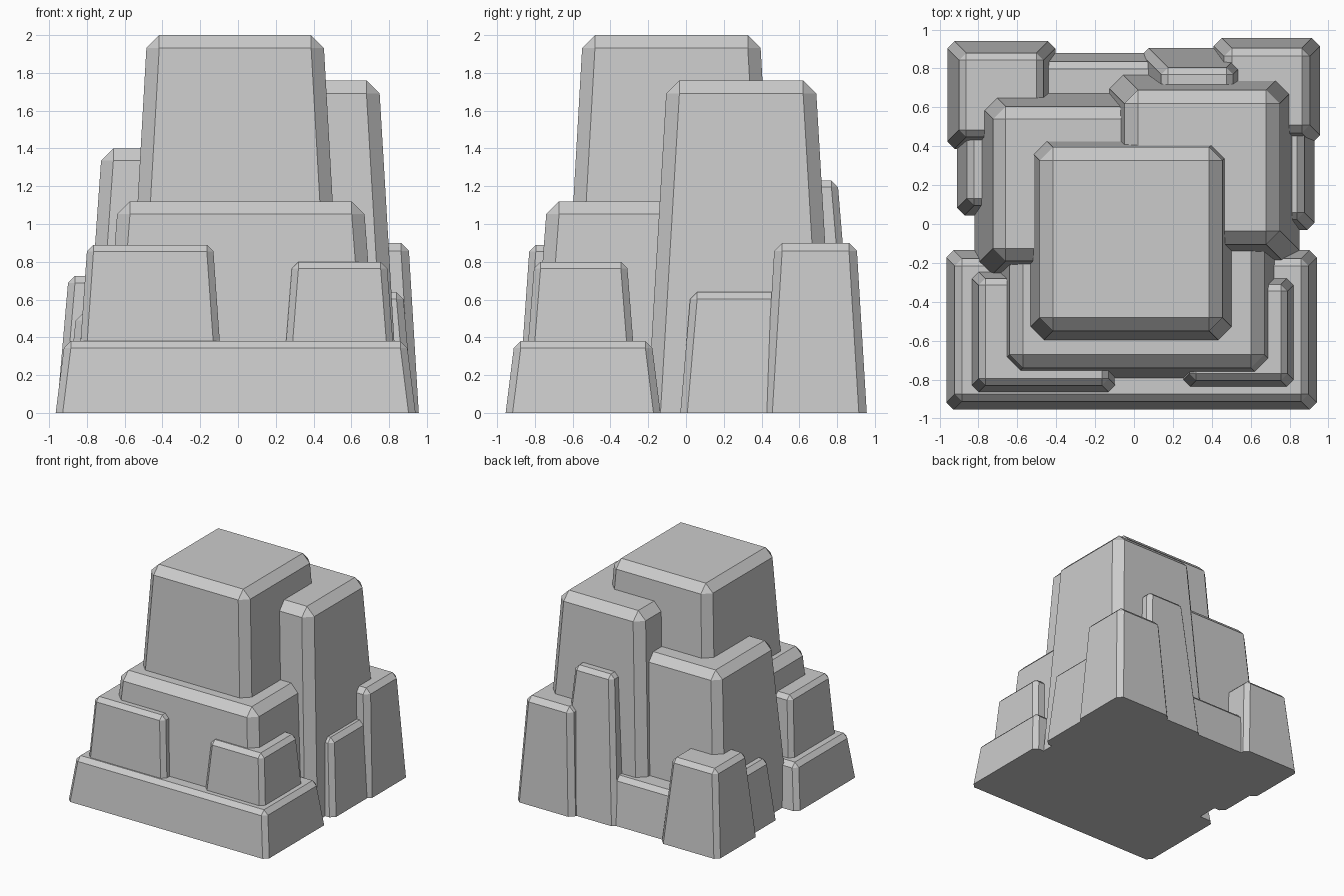
import bpy

if "Cube" in bpy.data.objects:
    bpy.data.objects.remove(bpy.data.objects["Cube"])


def ring(x0, x1, y0, y1, z, c):
    """Rectangle with clipped corners, counter-clockwise from front left."""
    return [(x0 + c, y0, z), (x1 - c, y0, z), (x1, y0 + c, z), (x1, y1 - c, z),
            (x1 - c, y1, z), (x0 + c, y1, z), (x0, y1 - c, z), (x0, y0 + c, z)]


def block(name, x0, x1, y0, y1, height, taper, c):
    """Tapered block standing on the ground, chamfered on its sides and top."""
    a, b, d, e = x0 + taper, x1 - taper, y0 + taper, y1 - taper
    verts = ring(x0, x1, y0, y1, 0, c) + ring(a, b, d, e, height - c, c)
    verts += [(a + c, d + c, height), (b - c, d + c, height),
              (b - c, e - c, height), (a + c, e - c, height)]
    faces = [tuple(range(7, -1, -1)), (16, 17, 18, 19)]
    faces += [(i, (i + 1) % 8, 8 + (i + 1) % 8, 8 + i) for i in range(8)]
    for k in range(4):
        n = (k + 1) % 4
        faces.append((8 + 2 * k, 9 + 2 * k, 16 + n, 16 + k))       # top chamfer
        faces.append((9 + 2 * k, 8 + (2 * k + 2) % 8, 16 + n))     # corner facet
    mesh = bpy.data.meshes.new(name)
    mesh.from_pydata(verts, [], faces)
    mesh.update()
    bpy.context.collection.objects.link(bpy.data.objects.new(name, mesh))


# name, base x range, base y range, height, taper inset, chamfer
BLOCKS = [
    # large central masses
    ("summit_rock", -0.595, 0.565, -0.66, 0.505, 2.00, 0.11, 0.068),
    ("right_tower_rock", -0.15, 0.85, -0.205, 0.79, 1.76, 0.10, 0.07),
    ("left_tower_rock", -0.82, 0.20, -0.285, 0.70, 1.40, 0.095, 0.065),
    ("front_terrace_rock", -0.72, 0.75, -0.82, 0.20, 1.12, 0.08, 0.068),
    # front ledges
    ("front_left_rock", -0.86, -0.07, -0.89, -0.22, 0.89, 0.06, 0.035),
    ("front_right_rock", 0.225, 0.85, -0.865, -0.25, 0.80, 0.06, 0.035),
    ("front_base_rock", -0.965, 0.94, -0.955, -0.135, 0.38, 0.043, 0.037),
    # back corners
    ("back_right_rock", 0.41, 0.957, 0.415, 0.957, 0.90, 0.052, 0.042),
    ("back_left_rock", -0.96, -0.405, 0.387, 0.94, 0.725, 0.06, 0.037),
    # small side and back pieces
    ("left_side_rock", -0.91, -0.45, 0.045, 0.55, 0.525, 0.05, 0.037),
    ("right_side_rock", 0.50, 0.928, -0.03, 0.55, 0.64, 0.052, 0.037),
    ("back_base_rock", -0.55, 0.30, 0.30, 0.88, 0.40, 0.045, 0.037),
    ("back_spire_rock", 0.04, 0.61, 0.30, 0.905, 1.23, 0.10, 0.035),
]

for spec in BLOCKS:
    block(*spec)
